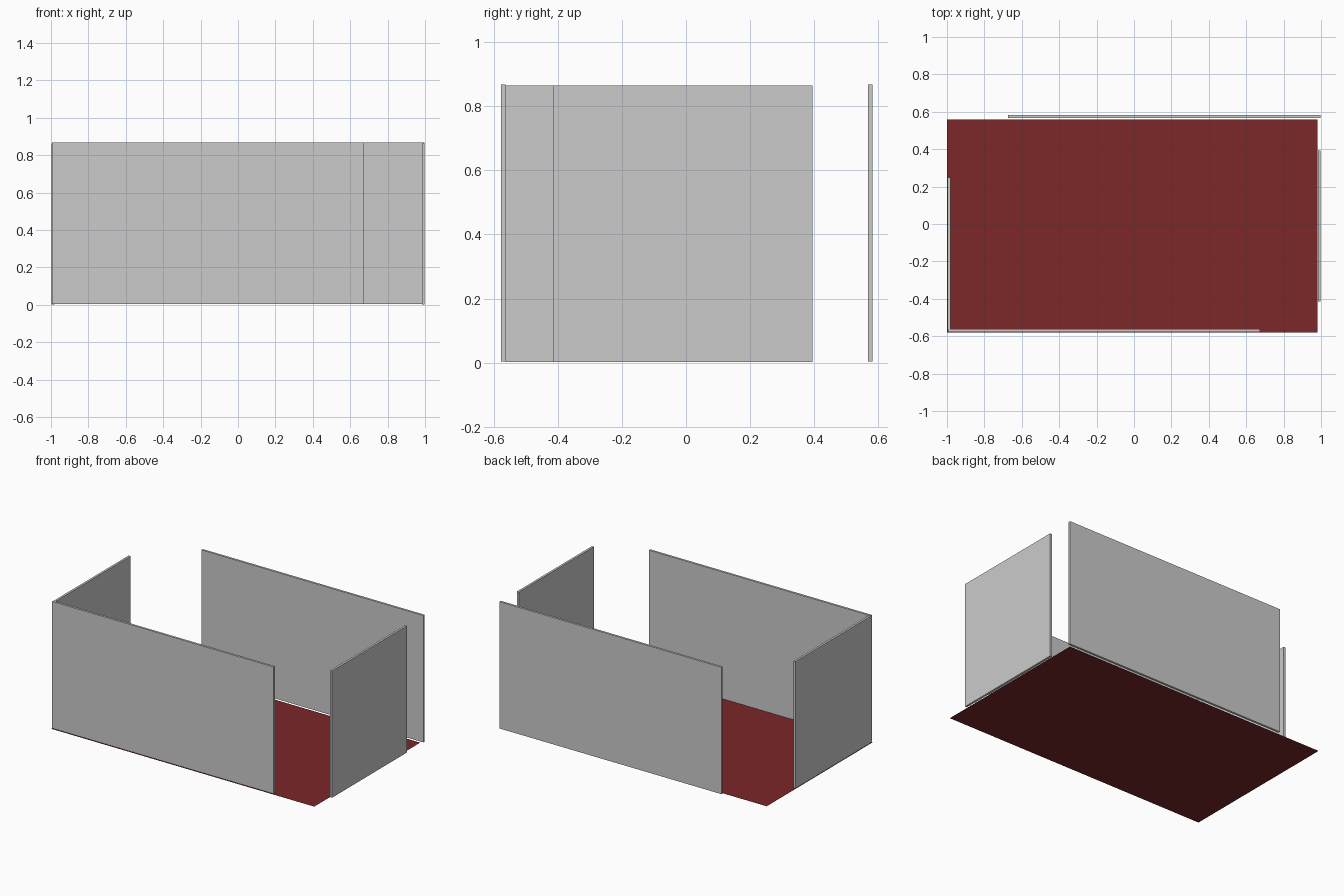
import bpy, bmesh

if "Cube" in bpy.data.objects:
    bpy.data.objects.remove(bpy.data.objects["Cube"])


def box(name, x, y, z):
    """Axis-aligned box spanning the given (min, max) ranges."""
    bpy.ops.mesh.primitive_cube_add(size=1, location=[sum(r) / 2 for r in (x, y, z)])
    ob = bpy.context.object
    ob.name = name
    ob.scale = [r[1] - r[0] for r in (x, y, z)]
    bpy.ops.object.transform_apply(location=False, rotation=False, scale=True)
    return ob


# Flat red floor sheet
bpy.ops.mesh.primitive_plane_add(size=1, location=(-0.01, -0.01, 0))
floor = bpy.context.object
floor.name = "floor"
floor.scale = (1.98, 1.14, 1)
bpy.ops.object.transform_apply(location=False, rotation=False, scale=True)
red = bpy.data.materials.new("floor_red")
red.diffuse_color = (0.2, 0.02, 0.022, 1)
red.use_nodes = True
red.node_tree.nodes["Principled BSDF"].inputs["Base Color"].default_value = red.diffuse_color
floor.data.materials.append(red)

# Long walls, each leaving a gap at one end
LONG_Z = (0.004, 0.867)
box("front_wall", (-0.995, 0.673), (-0.577, -0.562), LONG_Z)
box("back_wall", (-0.673, 0.998), (0.567, 0.582), LONG_Z)

# Short end walls
SHORT_Z = (0.002, 0.864)
box("left_wall", (-0.997, -0.982), (-0.562, 0.248), SHORT_Z)
box("right_wall", (0.983, 0.998), (-0.414, 0.394), SHORT_Z)
